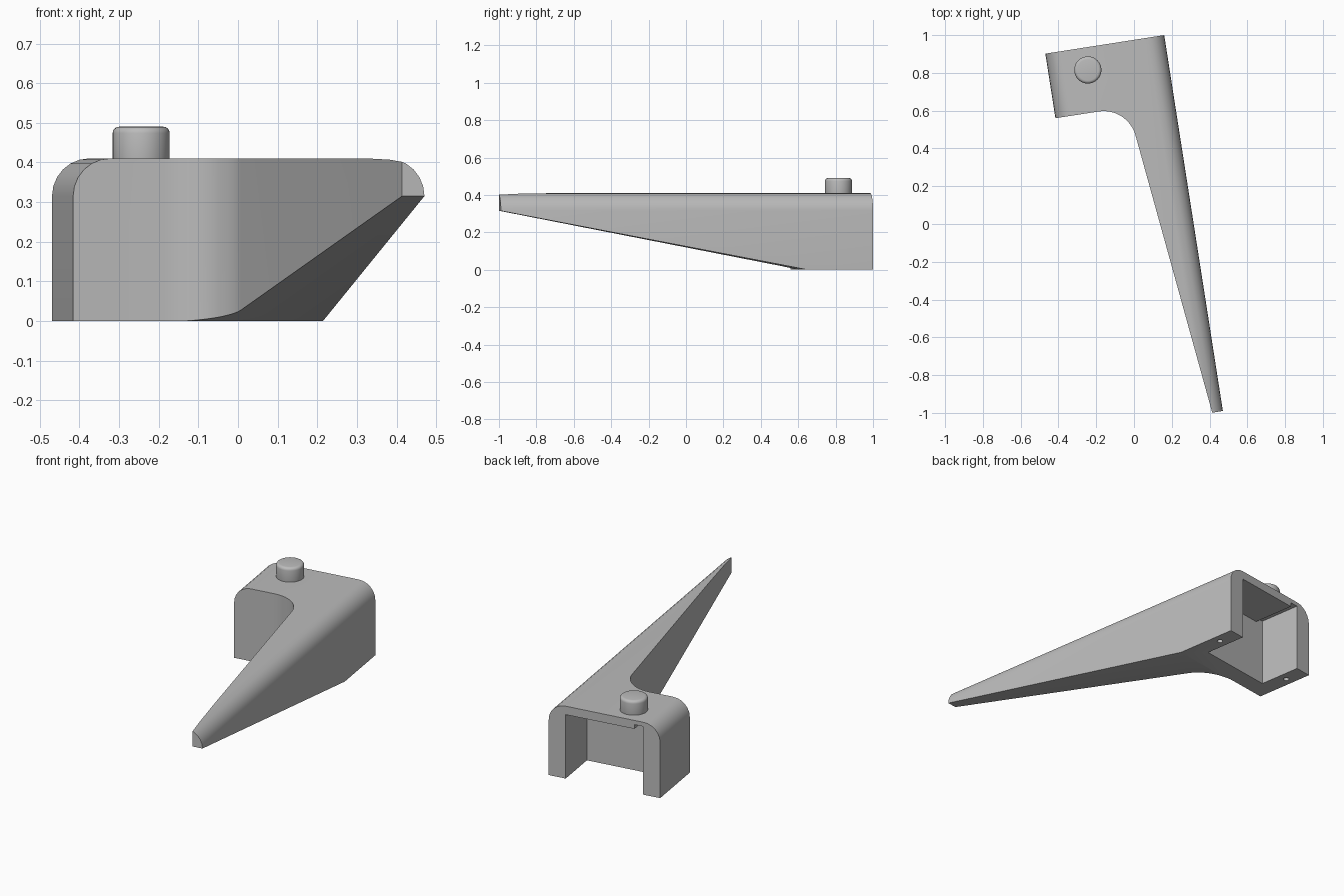
import bpy
import bmesh
from math import radians, tan, pi
from mathutils import Matrix, Vector

cube = bpy.data.objects.get("Cube")
if cube:
    bpy.data.objects.remove(cube)

grey = bpy.data.materials.new("plain grey")
grey.use_nodes = True
color = (0.5, 0.5, 0.5, 1)
grey.diffuse_color = color
grey.node_tree.nodes["Principled BSDF"].inputs["Base Color"].default_value = color

# Local frame: origin at the rear right-hand corner, x across, -y toward the tip
WIDTH, HEIGHT, LENGTH = 0.637, 0.41, 2.014
LEG, WALL, ROOF = 0.346, 0.097, 0.362
EDGE_R, TIP = 0.095, 0.057
PLACE = Matrix.Translation((0.16, 1.0, 0)) @ Matrix.Rotation(radians(8.87), 4, "Z")


def fillet(a, corner, b, radius, steps):
    """Points of a round that replaces the corner between a and b."""
    a, c, b = Vector(a), Vector(corner), Vector(b)
    da, db = (a - c).normalized(), (b - c).normalized()
    half = da.angle(db) / 2
    start = c + da * radius / tan(half)
    centre = c + (da + db).normalized() * radius / (1 - (da.dot((da + db).normalized())) ** 2) ** 0.5
    sweep = (start - centre).angle_signed(c + db * radius / tan(half) - centre)
    return [centre + Matrix.Rotation(-sweep * i / steps, 2) @ (start - centre)
            for i in range(steps + 1)]


def prism(name, points, low, high, place):
    """Extrude a flat outline; place(p, t) turns outline point and depth into xyz."""
    bm = bmesh.new()
    rings = [[bm.verts.new(place(p, t)) for p in points] for t in (low, high)]
    for ring in rings:
        bm.faces.new(ring)
    for i in range(len(points)):
        j = (i + 1) % len(points)
        bm.faces.new((rings[0][i], rings[0][j], rings[1][j], rings[1][i]))
    return finish(name, bm)


def finish(name, bm):
    bmesh.ops.recalc_face_normals(bm, faces=bm.faces)
    mesh = bpy.data.meshes.new(name)
    bm.to_mesh(mesh)
    bm.free()
    mesh.materials.append(grey)
    obj = bpy.data.objects.new(name, mesh)
    bpy.context.collection.objects.link(obj)
    return obj


def cylinder(name, x, y, radius, low, high, sides):
    bm = bmesh.new()
    bmesh.ops.create_cone(bm, cap_ends=True, segments=sides, radius1=radius, radius2=radius,
                          depth=high - low, matrix=Matrix.Translation((x, y, (low + high) / 2)))
    return finish(name, bm)


def apply(obj, modifier):
    bpy.ops.object.select_all(action="DESELECT")
    obj.select_set(True)
    bpy.context.view_layer.objects.active = obj
    bpy.ops.object.modifier_apply(modifier=modifier.name)


def cut(obj, tool, operation="DIFFERENCE"):
    mod = obj.modifiers.new("cut", "BOOLEAN")
    mod.operation, mod.solver, mod.object = operation, "EXACT", tool
    apply(obj, mod)
    bpy.data.objects.remove(tool)


def across(p, t):
    return (p[0], t, p[1])


def plan(p, t):
    return (p[0], p[1], t)


def side(p, t):
    return (t, p[0], p[1])


# Body: arch section with rounded top edges, drawn out to the tip
top_l, top_r = (-WIDTH, HEIGHT), (0, HEIGHT)
section = [(-WIDTH, 0)] + fillet((-WIDTH, 0), top_l, top_r, EDGE_R, 6)
section += fillet(top_l, top_r, (0, 0), EDGE_R, 6) + [(0, 0)]
body = prism("bracket_body", section, -LENGTH, 0, across)

# Trim to the plan: short left leg, filleted into a long tapering arm
inner = fillet((-WIDTH, -LEG), (-0.25, -LEG), (-TIP, -LENGTH), 0.175, 14)
slope = (inner[-1] - Vector((-TIP, -LENGTH))).normalized()
outline = [(-1, 1), (-1, -LEG)] + inner + [Vector((-TIP, -LENGTH)) - slope * 0.2, (1, -LENGTH - 0.2), (1, 1)]
cut(body, prism("plan_trim", outline, -1, 1, plan), "INTERSECT")

# Sloping underside of the arm
rise = 0.315 / (LENGTH - 0.355)
wedge = [(-0.355 + 0.1, -0.1 * rise), (-LENGTH - 0.2, 0.315 + 0.2 * rise), (-LENGTH - 0.2, -1), (-0.255, -1)]
cut(body, prism("slope_trim", wedge, -1, 1, side))

# Pocket open to the rear and below, with a shallow groove in its roof
left, right = WALL - WIDTH, -WALL
pocket = [(left, -1), (left, ROOF + 0.024), (left + 0.05, ROOF + 0.024),
          (left + 0.05, ROOF), (right, ROOF), (right, -1)]
cut(body, prism("pocket", pocket, -0.247, 1, across))

# Pin holes under both legs
for x in (-WALL / 2, WALL / 2 - WIDTH):
    cut(body, cylinder("pin_hole", x, -0.12, 0.015, -0.1, 0.1, 16))

# Round button on the roof
button = cylinder("top_button", -0.428, -0.12, 0.072, HEIGHT - 0.02, 0.49, 40)
bevel = button.modifiers.new("soft_edge", "BEVEL")
bevel.width, bevel.segments = 0.016, 4
apply(button, bevel)

for obj in (body, button):
    obj.data.transform(PLACE)
    bpy.ops.object.select_all(action="DESELECT")
    obj.select_set(True)
    bpy.context.view_layer.objects.active = obj
    bpy.ops.object.shade_smooth_by_angle(angle=radians(30))
